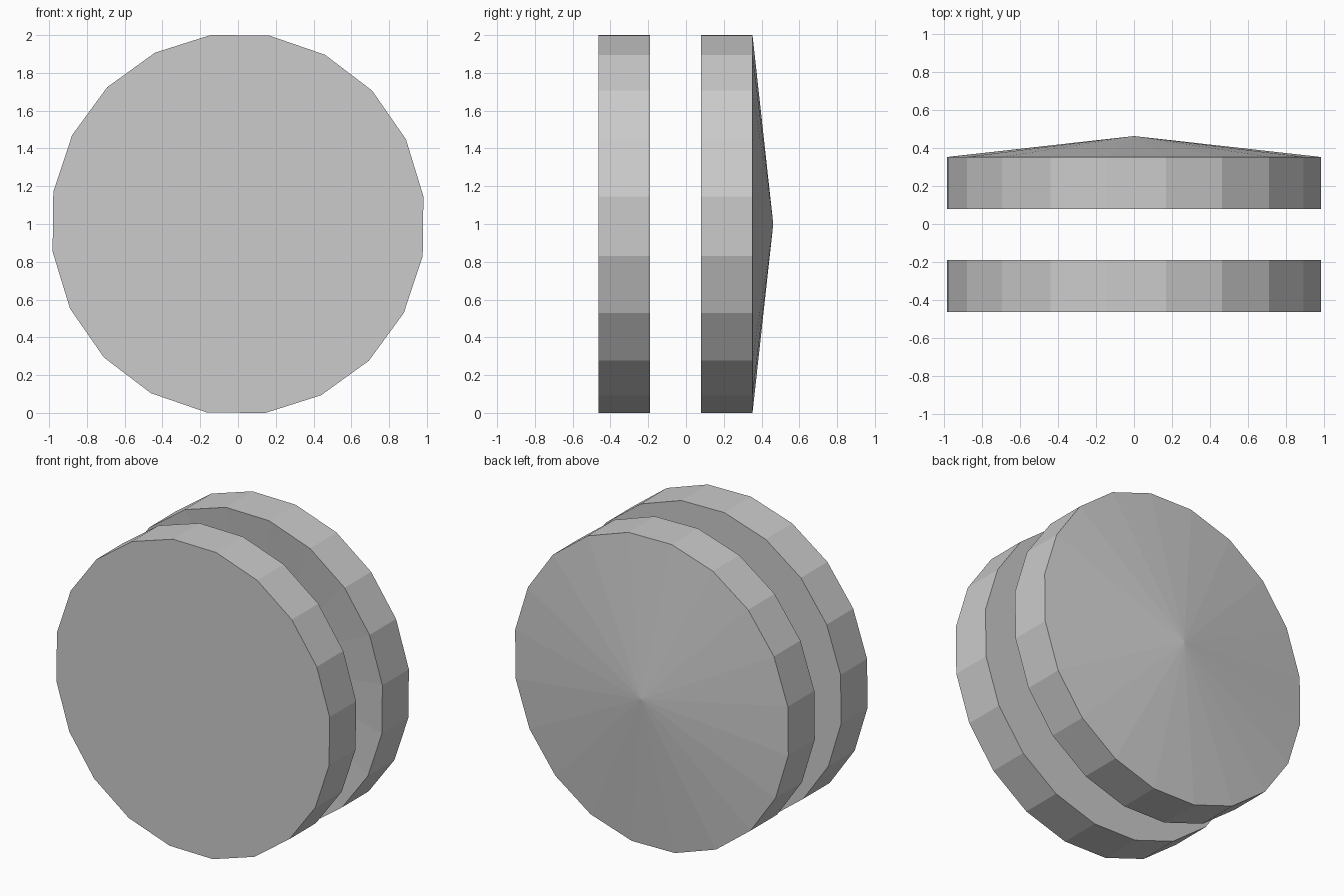
import bpy
import bmesh
from math import sin, cos, pi, radians

if "Cube" in bpy.data.objects:
    bpy.data.objects.remove(bpy.data.objects["Cube"], do_unlink=True)

SIDES = 20
RADIUS_X, RADIUS_Z = 0.992, 1.0115
TWIST = radians(0.7)

grey = bpy.data.materials.new("plain grey")
grey.use_nodes = True
grey_value = (0.6, 0.6, 0.6, 1)
grey.diffuse_color = grey_value
grey.node_tree.nodes["Principled BSDF"].inputs["Base Color"].default_value = grey_value


def make_disc(name, front, back, cone=0.0):
    """Faceted disc along y; cone pushes the centre of both faces backwards."""
    bm = bmesh.new()
    rings = []
    for y in (front, back):
        ring = []
        for i in range(SIDES):
            a = 2 * pi * (i + 0.5) / SIDES + TWIST
            ring.append(bm.verts.new((RADIUS_X * sin(a), y, 1 + RADIUS_Z * cos(a))))
        rings.append(ring)
    centres = [bm.verts.new((0, y + cone, 1)) for y in (front, back)]
    for i in range(SIDES):
        j = (i + 1) % SIDES
        bm.faces.new((rings[0][i], rings[0][j], rings[1][j], rings[1][i]))
        for ring, centre in zip(rings, centres):
            bm.faces.new((ring[i], ring[j], centre))
    bmesh.ops.recalc_face_normals(bm, faces=bm.faces)
    mesh = bpy.data.meshes.new(name)
    bm.to_mesh(mesh)
    bm.free()
    mesh.materials.append(grey)
    obj = bpy.data.objects.new(name, mesh)
    bpy.context.collection.objects.link(obj)
    return obj


# Flat disc at the front, dished disc with a pointed back behind it
make_disc("front_disc", -0.462, -0.19)
make_disc("rear_disc", 0.08, 0.352, cone=0.11)
